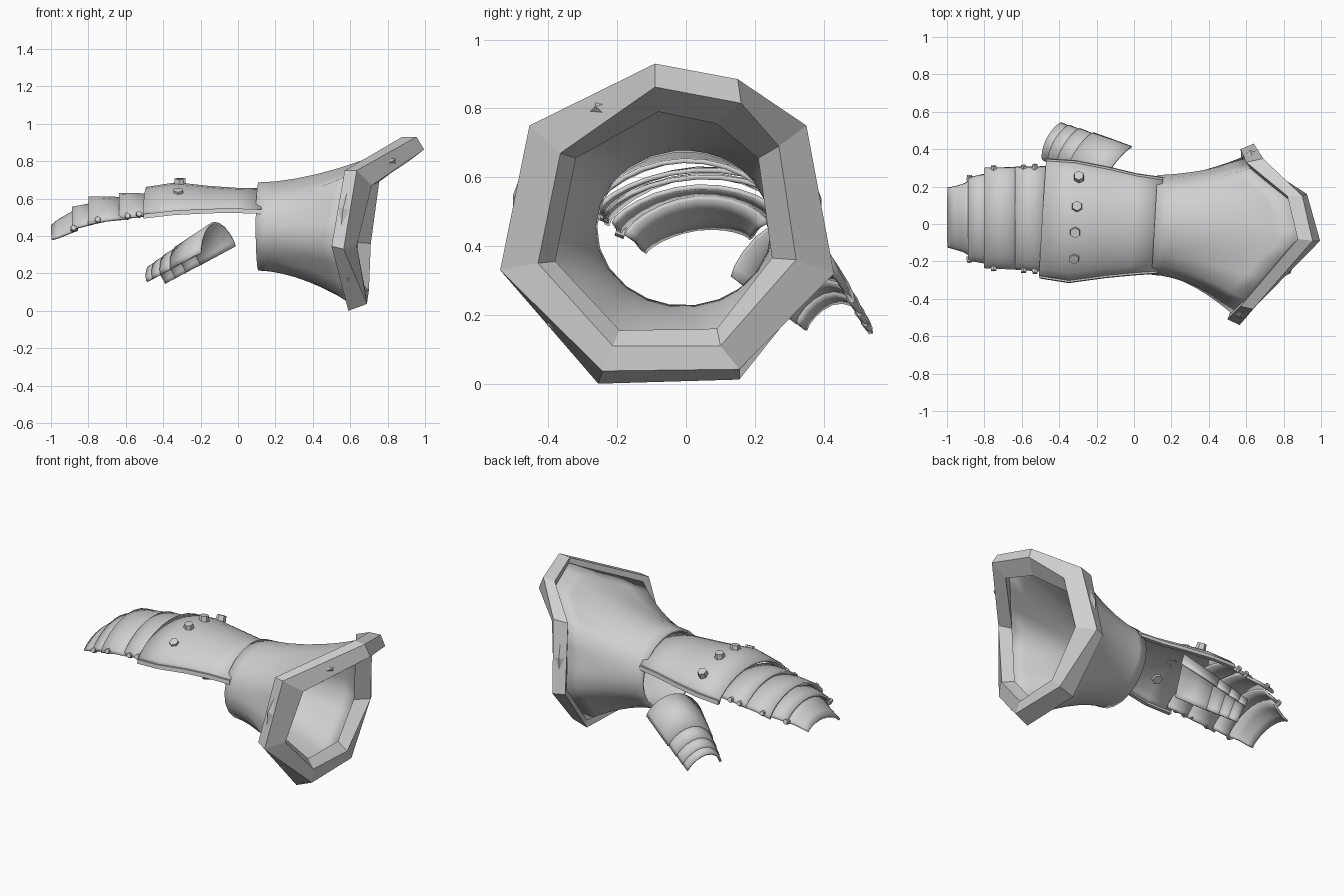
import bpy, bmesh, math
from mathutils import Vector as V

cube = bpy.data.objects.get("Cube")
if cube:
    bpy.data.objects.remove(cube)

steel = bpy.data.materials.new("plain_steel")
steel.use_nodes = True
steel.diffuse_color = (0.63, 0.63, 0.63, 1)
steel.node_tree.nodes["Principled BSDF"].inputs["Base Color"].default_value = (0.63, 0.63, 0.63, 1)


def finish(name, bm, smooth=0):
    bmesh.ops.recalc_face_normals(bm, faces=bm.faces)
    me = bpy.data.meshes.new(name)
    bm.to_mesh(me)
    bm.free()
    me.materials.append(steel)
    ob = bpy.data.objects.new(name, me)
    bpy.context.collection.objects.link(ob)
    if smooth:
        bpy.ops.object.select_all(action="DESELECT")
        ob.select_set(True)
        bpy.context.view_layer.objects.active = ob
        bpy.ops.object.shade_smooth_by_angle(angle=math.radians(smooth))
    return ob


def loft(name, rings, ring_closed=False, loop=False, caps=False, thick=0, smooth=0):
    """Skin a list of equal-length point rings."""
    bm = bmesh.new()
    vs = [[bm.verts.new(p) for p in r] for r in rings]
    n = len(vs[0])
    for i in range(len(vs) if loop else len(vs) - 1):
        a, b = vs[i], vs[(i + 1) % len(vs)]
        for j in range(n if ring_closed else n - 1):
            k = (j + 1) % n
            bm.faces.new((a[j], a[k], b[k], b[j]))
    if caps:
        bm.faces.new(vs[0])
        bm.faces.new(vs[-1])
    ob = finish(name, bm, smooth)
    if thick:
        mod = ob.modifiers.new("thickness", "SOLIDIFY")
        mod.thickness = thick
        mod.offset = 0
    return ob


def arch(left, right, top, n=12):
    """Arched cross-section from two feet and a crown point."""
    left, right, top = V(left), V(right), V(top)
    mid = (left + right) / 2
    out = []
    for i in range(n + 1):
        a = math.pi * i / n
        s = -math.cos(a)
        h = 0.5 * math.sin(a) + 0.5 * (1 - s * s)
        out.append(mid + (right - left) / 2 * s + (top - mid) * h)
    return out


def stud(name, pos, normal, r, h, sides=6):
    bm = bmesh.new()
    bmesh.ops.create_cone(bm, cap_ends=True, segments=sides, radius1=r, radius2=r * 0.85, depth=h)
    rot = V(normal).to_track_quat("Z", "Y").to_matrix()
    bmesh.ops.rotate(bm, verts=bm.verts, matrix=rot)
    bmesh.ops.translate(bm, verts=bm.verts, vec=V(pos))
    return finish(name, bm)


# Octagonal rim: side back, side front, face inner and inner lip at each corner
corners = [
    [(.875, -.08, .928), (.955, -.09, .93), (.995, -.09, .862), (.90, -.08, .79)],
    [(.82, .15, .88), (.90, .15, .885), (.925, .16, .815), (.84, .09, .755)],
    [(.60, .33, .74), (.69, .35, .75), (.755, .27, .69), (.68, .21, .655)],
    [(.57, .40, .32), (.64, .43, .32), (.71, .32, .36), (.64, .25, .365)],
    [(.59, .155, .012), (.69, .155, .042), (.70, .10, .11), (.64, .09, .16)],
    [(.59, -.255, 0), (.69, -.243, .037), (.68, -.213, .11), (.63, -.193, .155)],
    [(.50, -.51, .345), (.565, -.54, .33), (.635, -.43, .35), (.58, -.38, .355)],
    [(.57, -.44, .75), (.635, -.455, .75), (.715, -.365, .67), (.65, -.32, .655)],
]
corners = [[V(p) for p in c] for c in corners]
loft("cuff_rim", corners, ring_closed=True, loop=True)

# Lozenge studs on the sides and upper face of the rim
for i, half, band in ((7, .05, 1), (6, .09, 0), (5, .05, 0), (2, .09, 0)):
    a, b = corners[i], corners[(i + 1) % 8]
    back, front = (a[band] + b[band]) / 2, (a[band + 1] + b[band + 1]) / 2
    mid = (back + front) / 2
    along = (b[0] - a[0]).normalized() * half
    across = (front - back).normalized() * .03
    out = across.cross(along).normalized()
    bm = bmesh.new()
    base = [bm.verts.new(mid + d) for d in (along, across, -along, -across)]
    peak = bm.verts.new(mid + out * .018)
    bm.faces.new(base)
    for j in range(4):
        bm.faces.new((base[j], base[(j + 1) % 4], peak))
    finish("rim_lozenge", bm)

# Flared cuff from the round wrist to the rim
SUB = 3
ends = []
for i in range(8):
    p, q = [c[0].lerp(c[3], .3) for c in (corners[i], corners[(i + 1) % 8])]
    ends += [p.lerp(q, j / SUB) for j in range(SUB)]
rings = []
for t in (0, .12, .25, .4, .55, .7, .85, 1):
    ring = []
    for e in ends:
        ang = math.atan2(e.z - .46, e.y + .04)
        w = V((.11 + .015 * math.cos(ang), -.005 + .26 * math.cos(ang), .45 + .23 * math.sin(ang)))
        p = w.lerp(e, t ** 1.7)
        p.x = w.x + (e.x - w.x) * t
        ring.append(p)
    rings.append(ring)
loft("flared_cuff", rings, ring_closed=True, thick=.014, smooth=60)

# Hand and finger plates: x, right foot y z, left foot y z, crown z
plates = {
    "hand_plate": [(.14, -.25, .53, .235, .545, .648), (0, -.26, .535, .255, .54, .65),
                   (-.15, -.275, .533, .29, .535, .66), (-.33, -.3, .523, .325, .53, .68),
                   (-.49, -.275, .505, .335, .525, .655)],
    "knuckle_lame": [(-.46, -.25, .51, .305, .54, .62), (-.55, -.245, .50, .30, .53, .622),
                     (-.635, -.235, .49, .30, .52, .624)],
    "finger_lame_upper": [(-.60, -.24, .49, .30, .52, .60), (-.70, -.235, .48, .297, .51, .605),
                          (-.80, -.23, .46, .297, .49, .603)],
    "finger_lame_middle": [(-.77, -.21, .465, .27, .49, .572), (-.83, -.20, .45, .255, .48, .56),
                           (-.885, -.19, .435, .245, .47, .55)],
    "finger_lame_tip": [(-.86, -.175, .43, .235, .465, .54), (-.91, -.145, .41, .21, .45, .51),
                        (-.96, -.13, .39, .195, .43, .48), (-.995, -.12, .38, .19, .42, .45)],
}
SKEW = .06
for name, rows in plates.items():
    skew = SKEW if name == "hand_plate" else 0
    loft(name, [arch((x + skew * a, a, za), (x + skew * b, b, zb), (x, (a + b) / 2, zt))
                for x, a, za, b, zb, zt in rows], thick=.014, smooth=40)

# Edge rails along the feet of the hand plate
for name, k, s in (("right_rail", 1, -1), ("left_rail", 3, 1)):
    rail = []
    for row in plates["hand_plate"]:
        x, y, z = row[0] + SKEW * row[k], row[k], row[k + 1]
        rail.append([(x, y - .008 * s, z - .012), (x, y + .016 * s, z - .012),
                     (x, y + .012 * s, z + .012), (x, y - .008 * s, z + .012)])
    loft(name, rail, ring_closed=True, caps=True)

# Hexagonal knuckle bolts
for x, y, z, tilt in ((-.295, .25, .628, .5), (-.305, .095, .685, .12),
                      (-.315, -.045, .683, -.12), (-.32, -.18, .625, -.5)):
    stud("knuckle_bolt", (x, y, z), (0, tilt, 1), .032, .045)

# Small hinge rivets on both sides of the lames
for name, row, shift in (("knuckle_lame", 0, -.07), ("knuckle_lame", 1, -.04),
                         ("finger_lame_upper", 1, -.05), ("finger_lame_middle", 2, .005)):
    x, a, za, b, zb, zt = plates[name][row]
    stud("right_rivet", (x + shift, a, za + .006), (0, -1, .3), .018, .028)
    stud("left_rivet", (x + shift, b, zb + .006), (0, 1, .3), .018, .028)

# Thumb: overlapping tapered lames between a wide base and a narrow tip
base = [V(p) for p in ((-.20, .13, .31), (-.01, .415, .345), (-.13, .29, .475))]
tip = [V(p) for p in ((-.485, .35, .155), (-.39, .535, .145), (-.465, .455, .235))]
for t0, t1 in ((0, .55), (.5, .74), (.7, .89), (.85, 1)):
    lame = []
    for t, swell in ((t0, -.03), ((t0 + t1) / 2, 0), (t1, .03)):
        feet = [p.lerp(q, t) for p, q in zip(base, tip)]
        centre = (feet[0] + feet[1]) / 2
        lame.append(arch(*[centre + (p - centre) * (1 + swell) for p in feet], n=10))
    loft("thumb_lame", lame, thick=.012, smooth=40)
